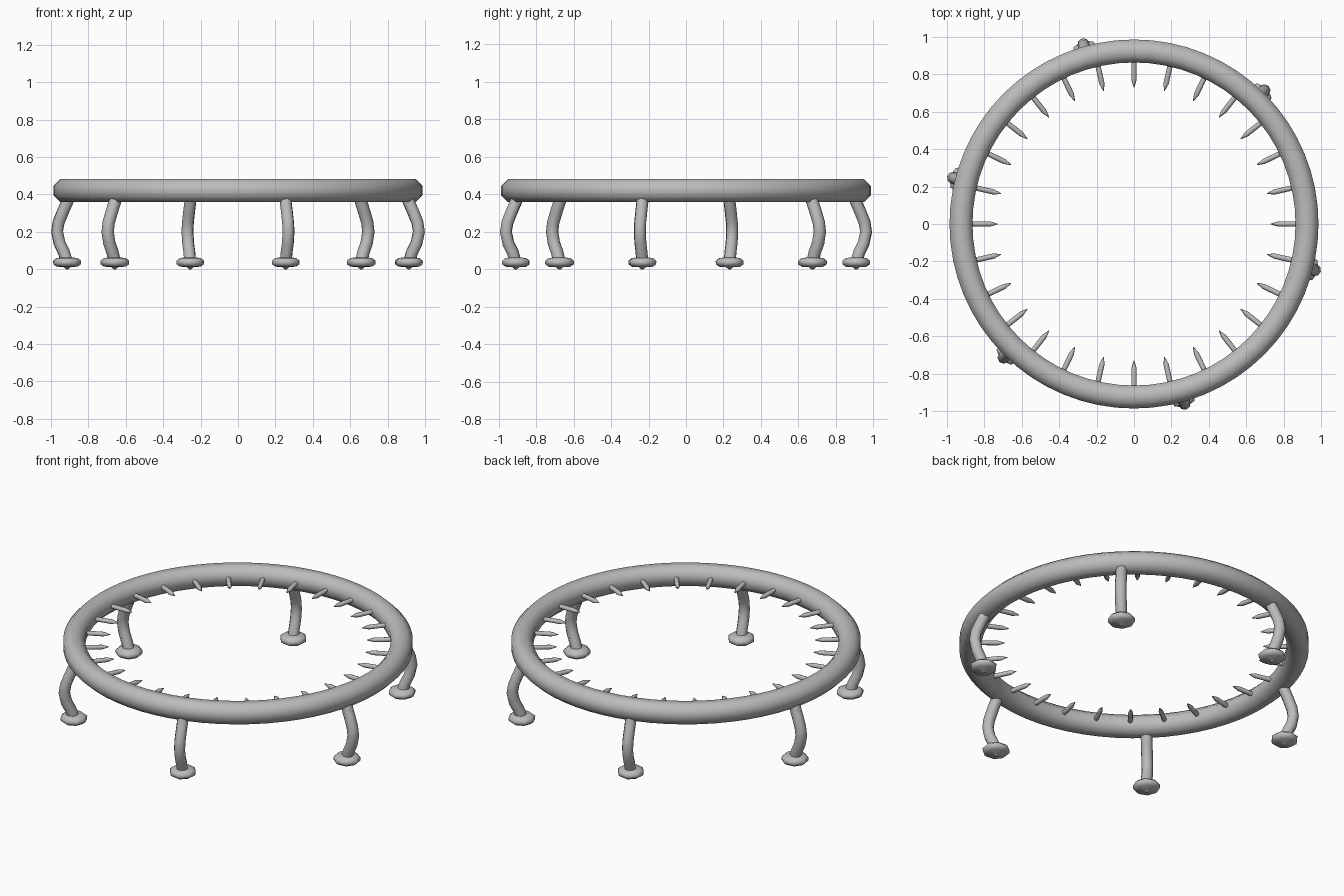
import bpy
import bmesh
from math import cos, sin, pi, radians
from mathutils import Vector

cube = bpy.data.objects.get("Cube")
if cube:
    bpy.data.objects.remove(cube)

GREY = (0.5, 0.5, 0.5, 1.0)
metal = bpy.data.materials.new("grey_metal")
metal.use_nodes = True
metal.diffuse_color = GREY
metal.node_tree.nodes["Principled BSDF"].inputs["Base Color"].default_value = GREY


def circle(center, u, v, radius, sides, turn=0.0):
    """Points of a circle spanned by the directions u and v."""
    angles = [2 * pi * i / sides + turn for i in range(sides)]
    return [center + radius * (cos(a) * u + sin(a) * v) for a in angles]


def loft(name, rings, closed=False):
    """Skin a row of equal rings, either as a loop or with capped ends."""
    bm = bmesh.new()
    rows = [[bm.verts.new(p) for p in ring] for ring in rings]
    n = len(rows[0])
    pairs = list(zip(rows, rows[1:])) + ([(rows[-1], rows[0])] if closed else [])
    for a, b in pairs:
        for i in range(n):
            j = (i + 1) % n
            bm.faces.new((a[i], a[j], b[j], b[i]))
    if not closed:
        bm.faces.new(rows[0])
        bm.faces.new(rows[-1])
    bmesh.ops.recalc_face_normals(bm, faces=bm.faces)
    mesh = bpy.data.meshes.new(name)
    bm.to_mesh(mesh)
    bm.free()
    mesh.materials.append(metal)
    return mesh


def place(name, mesh, angle=0.0):
    """Add the part, turned about the centre of the frame."""
    obj = bpy.data.objects.new(name, mesh)
    obj.rotation_euler.z = angle
    bpy.context.collection.objects.link(obj)
    return obj


def smooth(obj, limit):
    bpy.ops.object.select_all(action="DESELECT")
    obj.select_set(True)
    bpy.context.view_layer.objects.active = obj
    bpy.ops.object.shade_smooth_by_angle(angle=radians(limit))


X, Y, Z = Vector((1, 0, 0)), Vector((0, 1, 0)), Vector((0, 0, 1))
RING_RADIUS, RING_HEIGHT = 0.925, 0.42

# Octagonal tube bent into the main ring
rings = []
for k in range(64):
    a = 2 * pi * k / 64
    out = Vector((cos(a), sin(a), 0))
    rings.append(circle(out * RING_RADIUS + Z * RING_HEIGHT, out, Z, 0.0665, 8, pi / 8))
smooth(place("main_ring", loft("main_ring", rings, closed=True)), 60)

# Pegs pointing inwards, with sharpened ends
peg_profile = [(0.90, 0.014), (0.77, 0.014), (0.73, 0.002)]
peg = loft("peg", [circle(X * r + Z * RING_HEIGHT, Y, Z, s, 8) for r, s in peg_profile])
for k in range(28):
    smooth(place(f"peg_{k + 1}", peg, 2 * pi * k / 28), 60)

# Leg that bows outwards between the ring and its foot
path = [Vector((r, 0, z)) for r, z in (
    (0.925, 0.42), (0.94, 0.365), (0.965, 0.31), (0.99, 0.25),
    (0.998, 0.20), (0.985, 0.14), (0.96, 0.09), (0.945, 0.04))]
rings = []
for i, p in enumerate(path):
    along = (path[min(i + 1, len(path) - 1)] - path[max(i - 1, 0)]).normalized()
    rings.append(circle(p, Y, along.cross(Y), 0.033, 8))
leg = loft("leg", rings)

# Flat rounded foot with a small tip underneath
foot_profile = [(0.006, 0.0), (0.02, 0.012), (0.058, 0.014), (0.076, 0.027),
                (0.077, 0.045), (0.06, 0.059), (0.03, 0.064)]
foot = loft("foot", [circle(X * 0.943 + Z * z, X, Y, s, 8) for s, z in foot_profile])

for k in range(6):
    angle = radians(45.7 + 60 * k)
    smooth(place(f"leg_{k + 1}", leg, angle), 80)
    smooth(place(f"foot_{k + 1}", foot, angle), 80)
